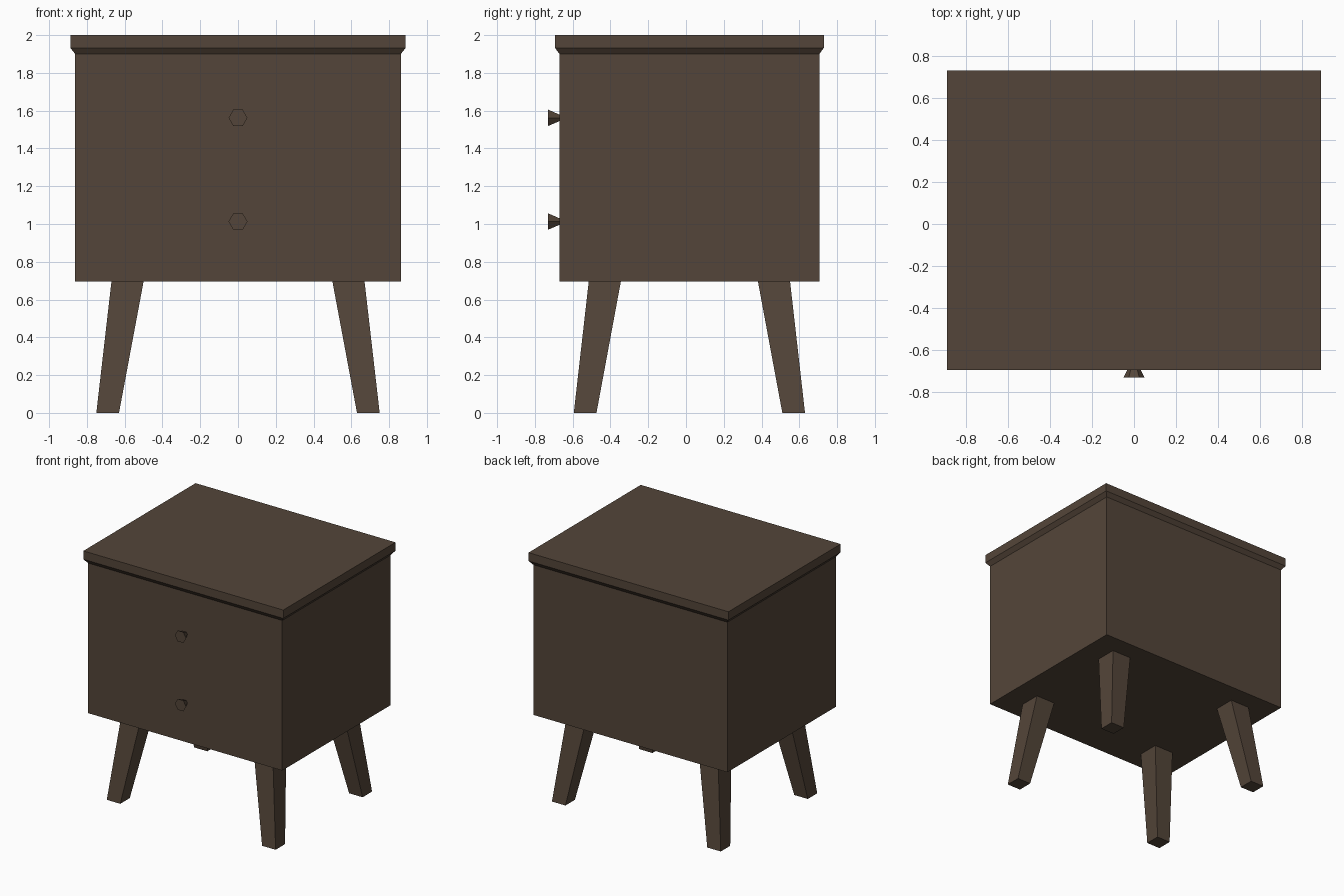
import bpy, bmesh, math
from mathutils import Matrix

if "Cube" in bpy.data.objects:
    bpy.data.objects.remove(bpy.data.objects["Cube"])

wood = bpy.data.materials.new("dark walnut wood")
wood.diffuse_color = (0.088, 0.060, 0.041, 1)
wood.use_nodes = True
wood.node_tree.nodes["Principled BSDF"].inputs["Base Color"].default_value = wood.diffuse_color
CY = 0.018  # cabinet centre in y (knobs stick out in front)


def finish(name, bm):
    bmesh.ops.recalc_face_normals(bm, faces=bm.faces)
    mesh = bpy.data.meshes.new(name)
    bm.to_mesh(mesh)
    bm.free()
    mesh.materials.append(wood)
    obj = bpy.data.objects.new(name, mesh)
    bpy.context.collection.objects.link(obj)
    return obj


def loft(name, rings):
    """Closed solid from stacked rectangles (x0, x1, y0, y1, z)."""
    bm = bmesh.new()
    loops = [[bm.verts.new(p) for p in ((x0, y0, z), (x1, y0, z), (x1, y1, z), (x0, y1, z))]
             for x0, x1, y0, y1, z in rings]
    for a, b in zip(loops, loops[1:]):
        for i in range(4):
            j = (i + 1) % 4
            bm.faces.new((a[i], a[j], b[j], b[i]))
    bm.faces.new(loops[0][::-1])
    bm.faces.new(loops[-1])
    return finish(name, bm)


def rect(hx, hy, z):
    return (-hx, hx, CY - hy, CY + hy, z)


# cabinet body
loft("cabinet_body", [rect(0.862, 0.688, 0.695), rect(0.862, 0.688, 1.90)])

# overhanging top with chamfered underside
loft("table_top", [rect(0.862, 0.688, 1.90), rect(0.888, 0.712, 1.933), rect(0.888, 0.712, 2.0)])

# splayed, tapered legs
for sy, depth in ((-1, "front"), (1, "back")):
    for sx, side in ((-1, "left"), (1, "right")):
        loft(f"{depth}_{side}_leg", [
            (sx * 0.63, sx * 0.75, CY + sy * 0.492, CY + sy * 0.612, 0.0),
            (sx * 0.50, sx * 0.67, CY + sy * 0.363, CY + sy * 0.533, 0.695)])

# six-sided flared drawer knobs
for z, name in ((1.562, "upper_knob"), (1.013, "lower_knob")):
    bm = bmesh.new()
    bmesh.ops.create_cone(bm, cap_ends=True, segments=6, radius1=0.02, radius2=0.05, depth=0.06)
    bmesh.ops.rotate(bm, verts=bm.verts, matrix=Matrix.Rotation(math.pi / 6, 3, 'Z'))
    # put corners on the x axis whichever way the cone started
    if max(v.co.x for v in bm.verts) < 0.049:
        bmesh.ops.rotate(bm, verts=bm.verts, matrix=Matrix.Rotation(math.pi / 6, 3, 'Z'))
    bmesh.ops.rotate(bm, verts=bm.verts, matrix=Matrix.Rotation(math.pi / 2, 3, 'X'))
    bmesh.ops.translate(bm, verts=bm.verts, vec=(0, -0.70, z))
    finish(name, bm)
